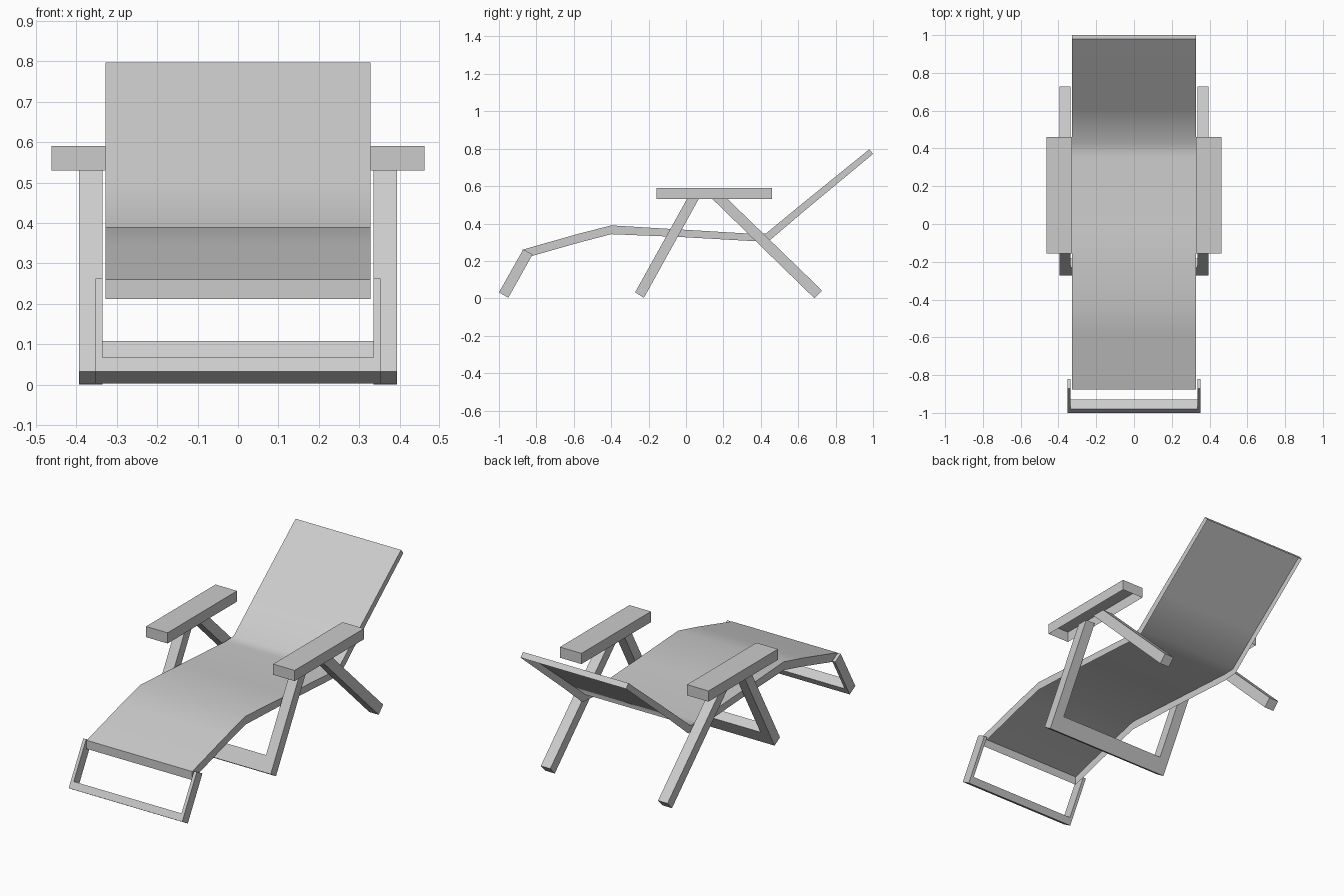
import bpy, bmesh, math
from mathutils import Vector

if "Cube" in bpy.data.objects:
    bpy.data.objects.remove(bpy.data.objects["Cube"])


def finish(name, bm):
    bmesh.ops.recalc_face_normals(bm, faces=bm.faces)
    me = bpy.data.meshes.new(name)
    bm.to_mesh(me)
    bm.free()
    ob = bpy.data.objects.new(name, me)
    bpy.context.collection.objects.link(ob)
    return ob


def prism(bm, profile, x0, x1):
    """Extrude a (y, z) outline along x."""
    a = [bm.verts.new((x0, y, z)) for y, z in profile]
    b = [bm.verts.new((x1, y, z)) for y, z in profile]
    bm.faces.new(a)
    bm.faces.new(b[::-1])
    n = len(a)
    for i in range(n):
        j = (i + 1) % n
        bm.faces.new((a[i], b[i], b[j], a[j]))


def shell(name, top, bottom, x0, x1):
    """Top skin with side and end walls, open underneath."""
    bm = bmesh.new()
    rows = []
    for t, b in zip(top, bottom):
        rows.append([bm.verts.new((x, *p)) for x, p in
                     ((x0, b), (x0, t), (x1, t), (x1, b))])
    for r, s in zip(rows, rows[1:]):
        for k in range(3):
            bm.faces.new((r[k], r[k + 1], s[k + 1], s[k]))
    bm.faces.new(rows[0])
    bm.faces.new(rows[-1][::-1])
    ob = finish(name, bm)
    # open shell: make sure the skin faces up
    if sum(p.normal.z * p.area for p in ob.data.polygons) < 0:
        ob.data.flip_normals()
    return ob


def legs(name, profile, x_in, x_out, bar=0):
    """Mirrored pair of legs; bar is the height of a joining foot rail.
    Profile order: front foot, back foot, back top, front top."""
    bm = bmesh.new()
    for s in (-1, 1):
        prism(bm, profile, s * x_in, s * x_out)
    if bar:
        f, b, bt, ft = (Vector(p) for p in profile)
        d = (ft - f).normalized() * bar
        prism(bm, [f, b, b + d, f + d], -x_in, x_in)
    return finish(name, bm)


# Reclining seat and backrest
top = [(-0.875, 0.26), (-0.575, 0.345), (-0.40, 0.39), (-0.03, 0.368),
       (0.36, 0.345), (0.428, 0.347), (0.61, 0.497), (0.98, 0.797)]
bottom = [(-0.875, 0.212), (-0.565, 0.30), (-0.40, 0.343), (-0.03, 0.328),
          (0.36, 0.306), (0.45, 0.312), (0.63, 0.465), (1.0, 0.772)]
seat = shell("seat", top, bottom, -0.328, 0.328)
bpy.context.view_layer.objects.active = seat
seat.select_set(True)
bpy.ops.object.shade_smooth_by_angle(angle=math.radians(50))

# Armrests
for side, s in (("left", -1), ("right", 1)):
    x0, x1 = sorted((s * 0.328, s * 0.462))
    shell(side + "_armrest", [(-0.157, 0.59), (0.46, 0.59)],
          [(-0.157, 0.53), (0.46, 0.53)], x0, x1)

# Foot frame, main frame and rear legs
legs("foot_frame", [(-1.0, 0.032), (-0.95, 0.003), (-0.82, 0.235), (-0.87, 0.262)],
     0.335, 0.353, 0.04)
legs("main_frame", [(-0.272, 0.032), (-0.225, 0.003), (0.073, 0.54), (0.01, 0.54)],
     0.335, 0.394, 0.087)
legs("rear_legs", [(0.687, 0.0), (0.727, 0.042), (0.213, 0.54), (0.132, 0.54)],
     0.335, 0.394)
